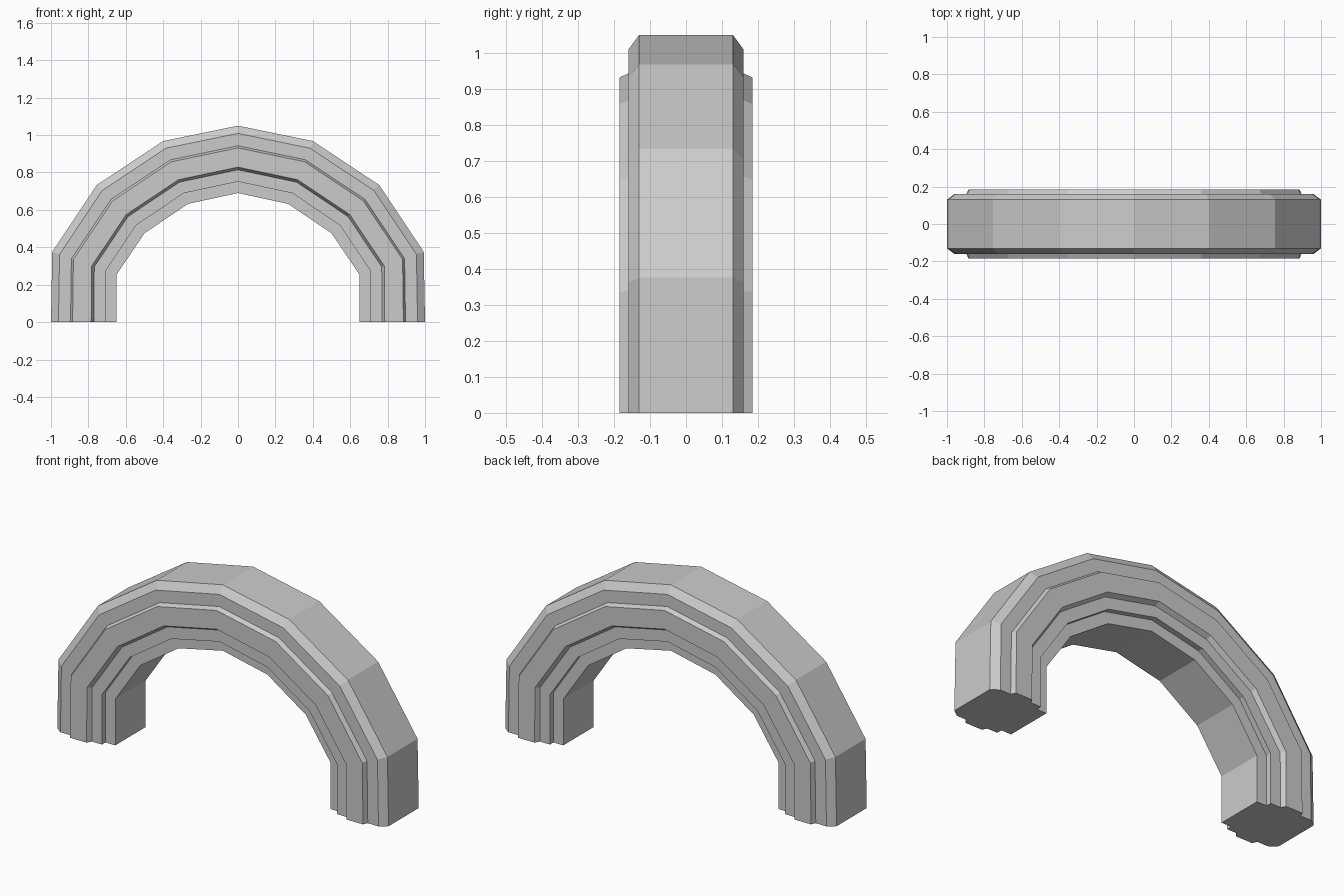
import bpy, bmesh

if "Cube" in bpy.data.objects:
    bpy.data.objects.remove(bpy.data.objects["Cube"])

# Outer and inner rails of the arch, right half from foot to crown (x, z)
outer = [(1.0, 0.0), (0.993, 0.376), (0.755, 0.733), (0.40, 0.968), (0.0, 1.05)]
inner = [(0.65, 0.0), (0.65, 0.253), (0.50, 0.475), (0.268, 0.632), (0.0, 0.69)]

# Moulding section: (fraction from outer to inner rail, half depth)
section = [(0, 0.13), (0.114, 0.16), (0.298, 0.16), (0.33, 0.185), (0.615, 0.185),
           (0.655, 0.16), (0.83, 0.16), (0.83, 0.13), (1, 0.13)]
section = [(t, -d) for t, d in section] + [(t, d) for t, d in reversed(section)]


def mirrored(rail):
    return rail + [(-x, z) for x, z in reversed(rail[:-1])]


# Sweep the section along the rails
bm = bmesh.new()
rings = []
for (ox, oz), (ix, iz) in zip(mirrored(outer), mirrored(inner)):
    rings.append([bm.verts.new((ox + (ix - ox) * t, y, oz + (iz - oz) * t))
                  for t, y in section])
n = len(section)
for a, b in zip(rings, rings[1:]):
    for i in range(n):
        j = (i + 1) % n
        bm.faces.new((a[i], a[j], b[j], b[i]))

# Close the two feet
bm.faces.new(rings[0])
bm.faces.new(rings[-1])
bmesh.ops.recalc_face_normals(bm, faces=bm.faces)

mesh = bpy.data.meshes.new("moulded_arch")
bm.to_mesh(mesh)
bm.free()
arch = bpy.data.objects.new("moulded_arch", mesh)
bpy.context.collection.objects.link(arch)
